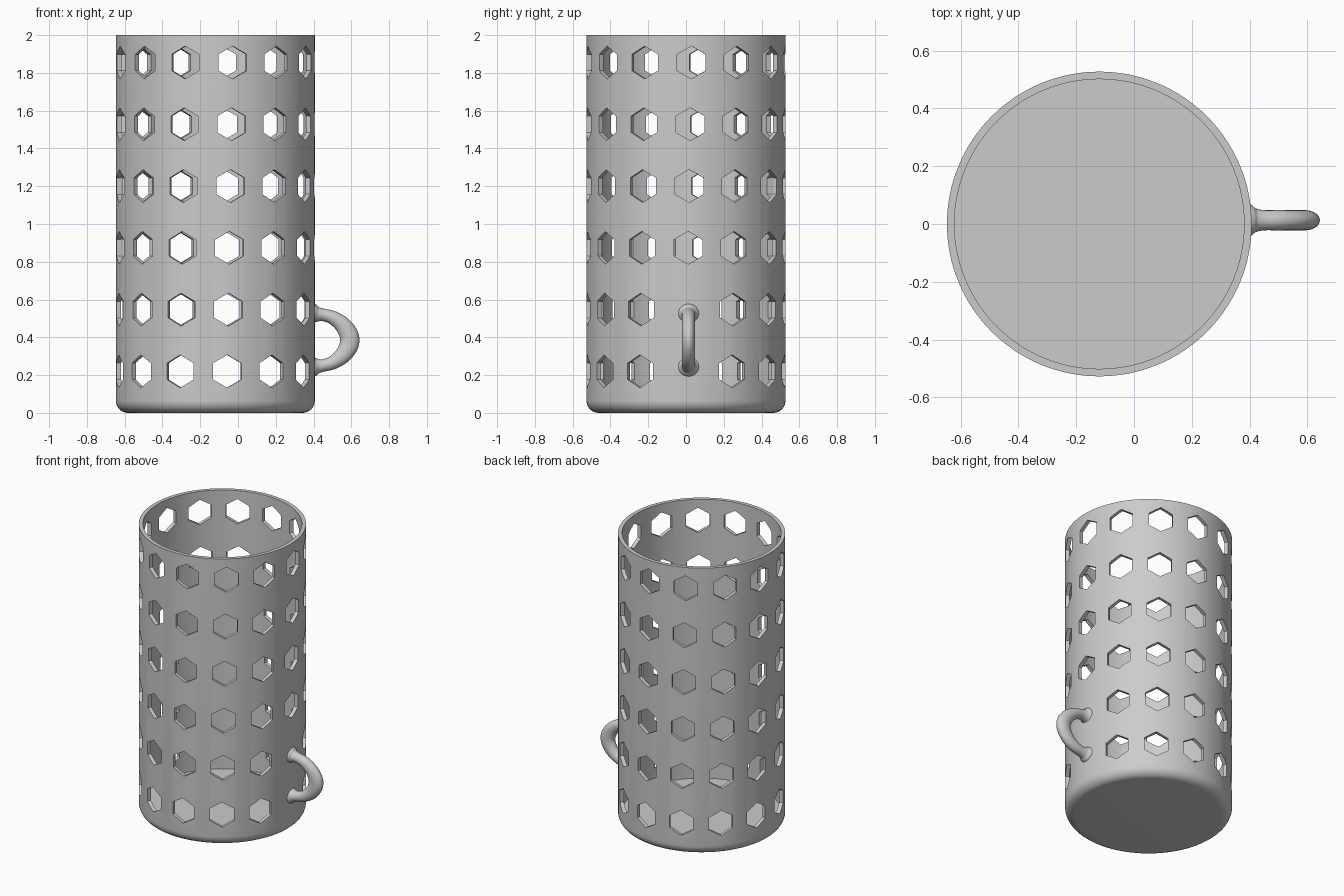
import bpy, bmesh, math
from mathutils import Vector, Matrix

if "Cube" in bpy.data.objects:
    bpy.data.objects.remove(bpy.data.objects["Cube"], do_unlink=True)

CX = -0.12                 # axis of the cup
R_OUT, R_IN = 0.527, 0.501
HEIGHT, FLOOR, FILLET = 2.0, 0.06, 0.065
HOLES, ROWS = 13, 6

grey = bpy.data.materials.new("plain grey")
grey.use_nodes = True
colour = (0.6, 0.6, 0.6, 1)
grey.diffuse_color = colour
grey.node_tree.nodes["Principled BSDF"].inputs["Base Color"].default_value = colour


def make_object(name, bm):
    bmesh.ops.recalc_face_normals(bm, faces=bm.faces)
    mesh = bpy.data.meshes.new(name)
    bm.to_mesh(mesh)
    bm.free()
    obj = bpy.data.objects.new(name, mesh)
    bpy.context.collection.objects.link(obj)
    mesh.materials.append(grey)
    return obj


def smooth(obj, degrees):
    bpy.ops.object.select_all(action="DESELECT")
    obj.select_set(True)
    bpy.context.view_layer.objects.active = obj
    bpy.ops.object.shade_smooth_by_angle(angle=math.radians(degrees))


def bridge(bm, rings):
    """Skin a list of closed vertex rings and cap both ends."""
    for a, b in zip(rings, rings[1:]):
        n = len(a)
        for i in range(n):
            j = (i + 1) % n
            bm.faces.new((a[i], a[j], b[j], b[i]))
    bm.faces.new(rings[0])
    bm.faces.new(rings[-1])


# Cup: lathed wall with a rounded foot and a flat inner floor
profile = []
for i in range(9):
    t = math.radians(90 * i / 8)
    profile.append((R_OUT - FILLET + FILLET * math.sin(t), FILLET - FILLET * math.cos(t)))
profile += [(R_OUT, HEIGHT), (R_IN, HEIGHT), (R_IN, FLOOR)]
bm = bmesh.new()
SEG = 128
bridge(bm, [[bm.verts.new((CX + r * math.cos(2 * math.pi * i / SEG),
                           r * math.sin(2 * math.pi * i / SEG), z)) for i in range(SEG)]
            for r, z in profile])
cup = make_object("cup_body", bm)

# Hexagonal cutters: rows twist slightly, two are left out behind the handle
bm = bmesh.new()
for row in range(ROWS):
    z = 0.22 + row * 0.327
    for k in range(HOLES):
        if k == 0 and row < 2:
            continue
        turn = Matrix.Rotation(2 * math.pi * k / HOLES + math.radians(0.62 * row), 4, "Z")
        rings = []
        for depth in (0.42, 0.6):
            ring = []
            for i in range(6):
                a = math.radians(90 + 60 * i)
                p = Vector((depth, 0.087 * math.cos(a), z + 0.087 * math.sin(a)))
                ring.append(bm.verts.new(turn @ p + Vector((CX, 0, 0))))
            rings.append(ring)
        bridge(bm, rings)
cutter = make_object("hole_cutter", bm)
cutter.hide_render = True

cut = cup.modifiers.new("holes", "BOOLEAN")
cut.operation, cut.solver, cut.object = "DIFFERENCE", "EXACT", cutter
bpy.ops.object.select_all(action="DESELECT")
cup.select_set(True)
bpy.context.view_layer.objects.active = cup
bpy.ops.object.modifier_apply(modifier=cut.name)
bpy.data.objects.remove(cutter, do_unlink=True)
smooth(cup, 30)

# Handle: elliptical tube swept along a loop, flared where it meets the wall
# each station: x, z, half thickness in the loop plane, half width in y
stations = [(0.392, 0.525, 0.058, 0.060), (0.408, 0.524, 0.050, 0.052),
            (0.422, 0.522, 0.040, 0.041), (0.450, 0.519, 0.033, 0.035),
            (0.500, 0.505, 0.036, 0.035), (0.550, 0.470, 0.043, 0.035),
            (0.582, 0.425, 0.049, 0.035), (0.592, 0.385, 0.051, 0.035)]
stations += [(x, 0.77 - z, a, b) for x, z, a, b in reversed(stations[:-1])]


def spline(t):
    """Catmull-Rom point through the stations."""
    i = min(int(t), len(stations) - 2)
    u = t - i
    p = [Vector(stations[min(max(i + d, 0), len(stations) - 1)]) for d in (-1, 0, 1, 2)]
    return 0.5 * (2 * p[1] + (p[2] - p[0]) * u + (2 * p[0] - 5 * p[1] + 4 * p[2] - p[3]) * u ** 2
                  + (3 * p[1] - p[0] - 3 * p[2] + p[3]) * u ** 3)


STEPS, SIDES = (len(stations) - 1) * 4, 24
samples = [spline(i / 4) for i in range(STEPS + 1)]
bm = bmesh.new()
rings = []
for i, (x, z, a, b) in enumerate(samples):
    d = samples[min(i + 1, STEPS)] - samples[max(i - 1, 0)]
    tangent = Vector((d[0], 0, d[1])).normalized()
    normal = Vector((-tangent.z, 0, tangent.x))
    rings.append([bm.verts.new(Vector((x, 0.013, z))
                               + normal * a * math.cos(2 * math.pi * s / SIDES)
                               + Vector((0, b * math.sin(2 * math.pi * s / SIDES), 0)))
                  for s in range(SIDES)])
bridge(bm, rings)
handle = make_object("handle", bm)
smooth(handle, 60)
